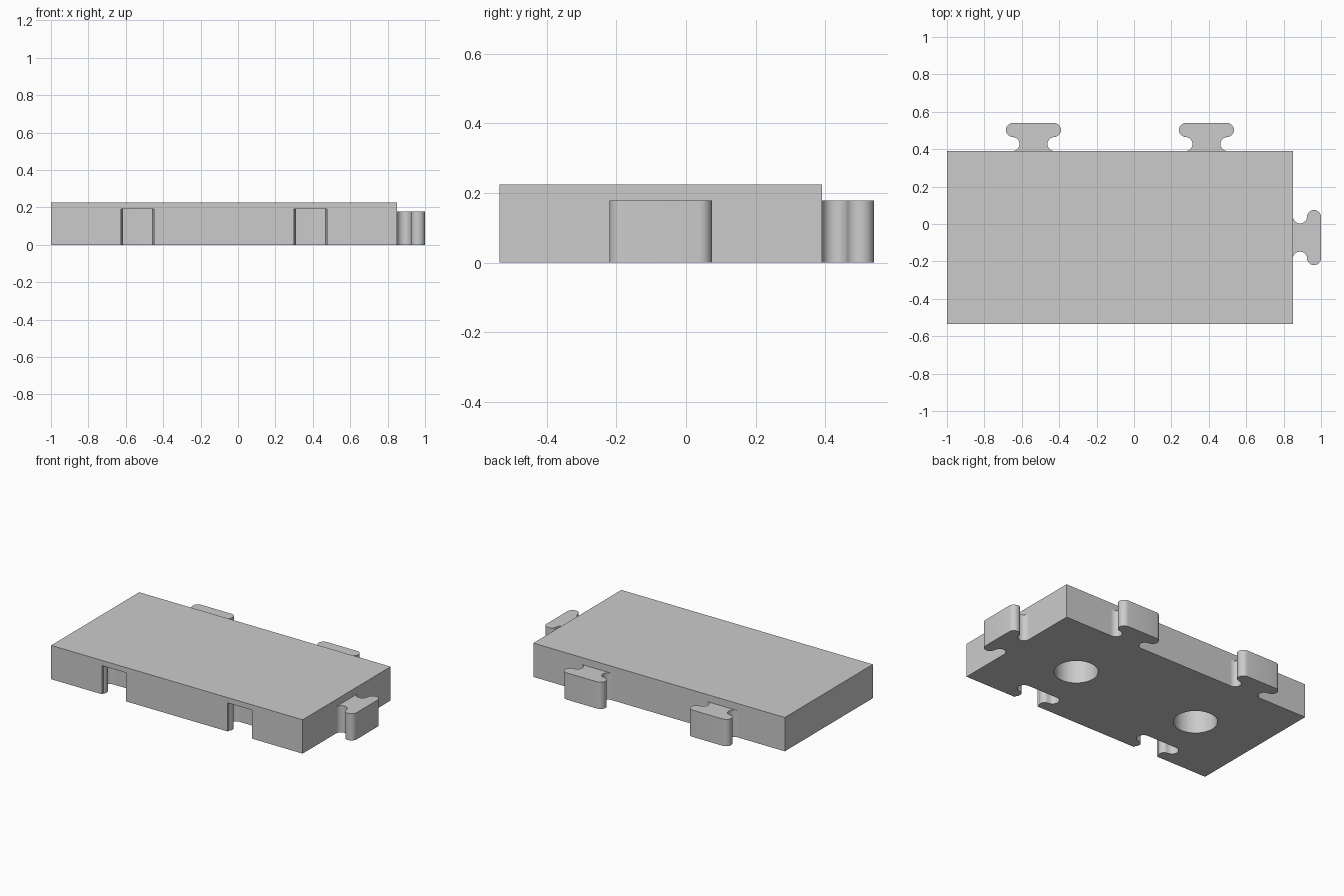
import bpy
import bmesh
import math
from mathutils import Matrix

if "Cube" in bpy.data.objects:
    bpy.data.objects.remove(bpy.data.objects["Cube"], do_unlink=True)

grey = bpy.data.materials.new("plain grey")
grey.use_nodes = True
colour = (0.6, 0.6, 0.6, 1)
grey.diffuse_color = colour
grey.node_tree.nodes["Principled BSDF"].inputs["Base Color"].default_value = colour

LEFT, RIGHT, FRONT, BACK = -1.0, 0.85, -0.535, 0.39
HEIGHT, TAB_TOP, SLOT_TOP = 0.225, 0.178, 0.19
MID_Y = (FRONT + BACK) / 2
QUARTERS = [LEFT + (RIGHT - LEFT) * f for f in (0.25, 0.75)]


def arc(cx, cy, r, start, end, steps=12):
    angles = [math.radians(start + (end - start) * i / steps) for i in range(steps + 1)]
    return [(cx + r * math.cos(a), cy + r * math.sin(a)) for a in angles]


def connector(neck_r, head_r, start, root):
    """T-shaped outline pointing along +y, wall at y = 0."""
    half = arc(0.1125, 0.0375, neck_r, start, 90) + arc(0.11, 0.1125, head_r, -90, 90)
    half.insert(0, (half[0][0], root))
    return half + [(-x, y) for x, y in reversed(half)]


def prism(name, outline, z0, z1, place=Matrix()):
    bm = bmesh.new()
    face = bm.faces.new([bm.verts.new((x, y, z0)) for x, y in outline])
    top = bmesh.ops.extrude_face_region(bm, geom=[face])["geom"]
    bmesh.ops.translate(bm, vec=(0, 0, z1 - z0),
                        verts=[v for v in top if isinstance(v, bmesh.types.BMVert)])
    bmesh.ops.remove_doubles(bm, verts=bm.verts, dist=1e-5)
    bmesh.ops.transform(bm, matrix=place, verts=bm.verts)
    bmesh.ops.recalc_face_normals(bm, faces=bm.faces)
    mesh = bpy.data.meshes.new(name)
    bm.to_mesh(mesh)
    bm.free()
    mesh.materials.append(grey)
    obj = bpy.data.objects.new(name, mesh)
    bpy.context.collection.objects.link(obj)
    return obj


def finish(obj):
    bpy.ops.object.select_all(action="DESELECT")
    obj.select_set(True)
    bpy.context.view_layer.objects.active = obj
    for mod in list(obj.modifiers):
        bpy.ops.object.modifier_apply(modifier=mod.name)
    bpy.ops.object.shade_smooth_by_angle(angle=math.radians(35))


# Slab
slab = prism("slab", [(LEFT, FRONT), (RIGHT, FRONT), (RIGHT, BACK), (LEFT, BACK)], 0, HEIGHT)

# Cutters: front slots and round blind holes underneath
slot_outline = connector(0.034, 0.041, 225, -0.05)
cutters = []
for x in QUARTERS:
    cutters.append(prism("slot_cutter", slot_outline, -0.05, SLOT_TOP,
                         Matrix.Translation((x, FRONT, 0))))
    cutters.append(prism("hole_cutter", arc(x, MID_Y, 0.131, 0, 354, 59), -0.05, SLOT_TOP))
for cutter in cutters:
    mod = slab.modifiers.new("cut", "BOOLEAN")
    mod.operation = "DIFFERENCE"
    mod.solver = "EXACT"
    mod.object = cutter
finish(slab)
for cutter in cutters:
    bpy.data.objects.remove(cutter, do_unlink=True)

# Connector tabs: two at the back, one on the side
tab_outline = connector(0.0375, 0.0375, 270, 0)
for i, x in enumerate(QUARTERS):
    finish(prism(f"back_tab_{i + 1}", tab_outline, 0, TAB_TOP, Matrix.Translation((x, BACK, 0))))
finish(prism("side_tab", tab_outline, 0, TAB_TOP,
             Matrix.Translation((RIGHT, MID_Y, 0)) @ Matrix.Rotation(-math.pi / 2, 4, "Z")))
